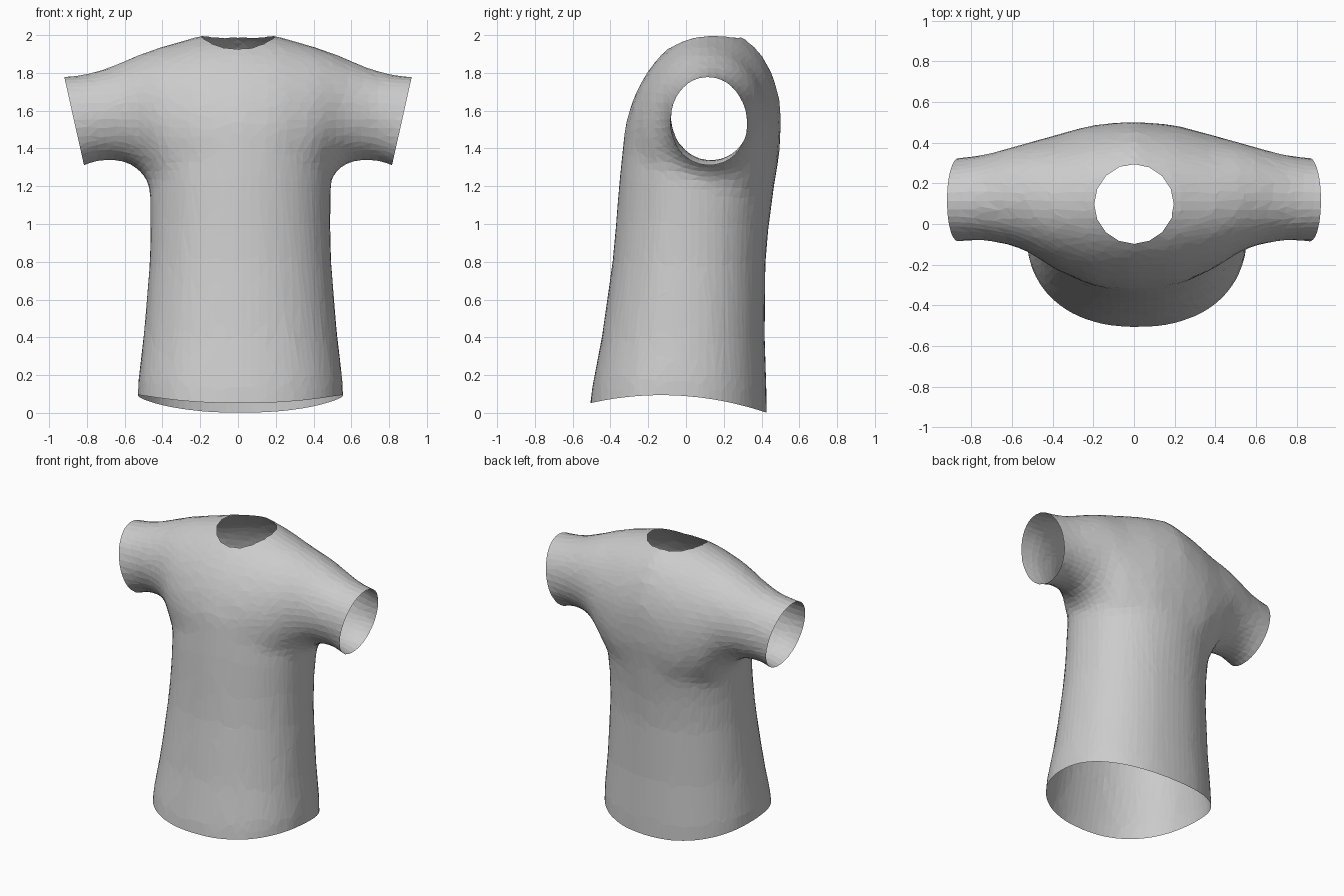
import bpy, bmesh, math
from mathutils import Vector

cube = bpy.data.objects.get("Cube")
if cube:
    bpy.data.objects.remove(cube)

SIDES = 40


def curve_point(angle, power):
    """Point on a unit superellipse."""
    c, s = math.cos(angle), math.sin(angle)
    return (math.copysign(abs(c) ** (2 / power), c),
            math.copysign(abs(s) ** (2 / power), s))


def loft(name, rings):
    """Closed solid through a list of equal rings."""
    bm = bmesh.new()
    loops = [[bm.verts.new(p) for p in ring] for ring in rings]
    for a, b in zip(loops, loops[1:]):
        for i in range(SIDES):
            j = (i + 1) % SIDES
            bm.faces.new((a[i], a[j], b[j], b[i]))
    bm.faces.new(loops[0])
    bm.faces.new(loops[-1])
    bmesh.ops.recalc_face_normals(bm, faces=bm.faces)
    mesh = bpy.data.meshes.new(name)
    bm.to_mesh(mesh)
    bm.free()
    obj = bpy.data.objects.new(name, mesh)
    bpy.context.scene.collection.objects.link(obj)
    return obj


angles = [2 * math.pi * i / SIDES for i in range(SIDES)]

# Torso: height, half width, front y, back y, squareness
torso_profile = [
    (-.15, .55, -.525, .43, 2.25), (.1, .543, -.497, .428, 2.25),
    (.4, .515, -.447, .418, 2.2), (.8, .482, -.39, .422, 2.15),
    (1.0, .478, -.372, .44, 2.1), (1.25, .482, -.352, .475, 2.1),
    (1.45, .475, -.33, .495, 2.1), (1.6, .4, -.27, .46, 2.1),
    (1.75, .25, -.15, .35, 2.1)]
torso_rings = []
for z, rx, y0, y1, power in torso_profile:
    ring = []
    for a in angles:
        u, v = curve_point(a, power)
        ring.append(Vector((.013 + rx * u, (y0 + y1) / 2 + (y1 - y0) / 2 * v, z)))
    torso_rings.append(ring)

# Shoulders and sleeves: x, bottom, top, front y, back y
half = [
    (0, .87, 2.035, -.335, .5), (.2, .9, 2.0, -.31, .488),
    (.4, 1.08, 1.942, -.22, .435), (.5, 1.27, 1.908, -.15, .408),
    (.6, 1.335, 1.865, -.105, .38), (.75, 1.335, 1.808, -.08, .34),
    (.88, 1.275, 1.785, -.09, .325), (1.05, 1.22, 1.78, -.1, .315)]
yoke_profile = [(-s[0],) + s[1:] for s in reversed(half[1:])] + half
yoke_rings = []
for x, z0, z1, y0, y1 in yoke_profile:
    lean = .12 * max(0, 1 - abs(x) / .5)
    ring = []
    for a in angles:
        dz = (z1 - z0) / 2 * math.sin(a)
        y = (y0 + y1) / 2 + (y1 - y0) / 2 * math.cos(a) + lean * max(0, dz)
        ring.append(Vector((x, y, (z0 + z1) / 2 + dz)))
    yoke_rings.append(ring)

torso = loft("torso_form", torso_rings)
yoke = loft("yoke_form", yoke_rings)
yoke.hide_render = True

# Fuse both forms into one faceted skin
mod = torso.modifiers.new("fuse", 'BOOLEAN')
mod.operation, mod.solver, mod.object = 'UNION', 'EXACT', yoke
mod = torso.modifiers.new("skin", 'REMESH')
mod.mode, mod.voxel_size = 'VOXEL', .045
mod = torso.modifiers.new("soften", 'SMOOTH')
mod.factor, mod.iterations = .5, 7
mod = torso.modifiers.new("facets", 'DECIMATE')
mod.ratio = .4
deps = bpy.context.evaluated_depsgraph_get()
deps.update()
mesh = bpy.data.meshes.new_from_object(torso.evaluated_get(deps))
bm = bmesh.new()
bm.from_mesh(mesh)
for helper in (torso, yoke):
    bpy.data.objects.remove(helper)


def cut(rule, point, normal, clear):
    """Slice the faces that meet a rule, optionally clearing the outside."""
    faces = [f for f in bm.faces if rule(f.calc_center_median())]
    geom = set(faces)
    for f in faces:
        geom.update(f.verts)
        geom.update(f.edges)
    bmesh.ops.bisect_plane(bm, geom=list(geom), dist=.0001, plane_co=point,
                           plane_no=normal, clear_outer=clear)


# Sleeve openings and hem
for side in (-1, 1):
    cut(lambda c: c.x * side > .65, (side * .92, 0, 1.78),
        (side * .976, 0, -.218), True)
cut(lambda c: c.z < .4, (0, 0, 0), (0, 0, -1), True)

# Round neck opening
neck = Vector((0, .098, 0))
sectors = 16
directions = [Vector((math.cos(t), math.sin(t), 0))
              for t in (2 * math.pi * (k + .5) / sectors for k in range(sectors))]
radius = .192
for d in directions:
    cut(lambda c: c.z > 1.75 and abs(c.x) < .35 and (c - neck).dot(d) > .05,
        neck + d * radius, d, False)
inside = [f for f in bm.faces if f.calc_center_median().z > 1.75 and
          all((f.calc_center_median() - neck).dot(d) < radius for d in directions)]
bmesh.ops.delete(bm, geom=inside, context='FACES')

# Curved hem, then tidy the skin
for v in bm.verts:
    v.co.z += (.094 - .3 * (v.co.y + .13) ** 2) * max(0, 1 - v.co.z / .4)
bmesh.ops.remove_doubles(bm, verts=bm.verts, dist=.004)
bmesh.ops.triangulate(bm, faces=bm.faces)
for f in bm.faces:
    f.smooth = False
bm.to_mesh(mesh)
bm.free()

shirt = bpy.data.objects.new("shirt", mesh)
mesh.name = "shirt"
bpy.context.scene.collection.objects.link(shirt)

cloth = bpy.data.materials.new("light_grey_cloth")
cloth.use_nodes = True
colour = (.6, .6, .6, 1)
cloth.diffuse_color = colour
cloth.node_tree.nodes["Principled BSDF"].inputs["Base Color"].default_value = colour
mesh.materials.clear()
mesh.materials.append(cloth)
